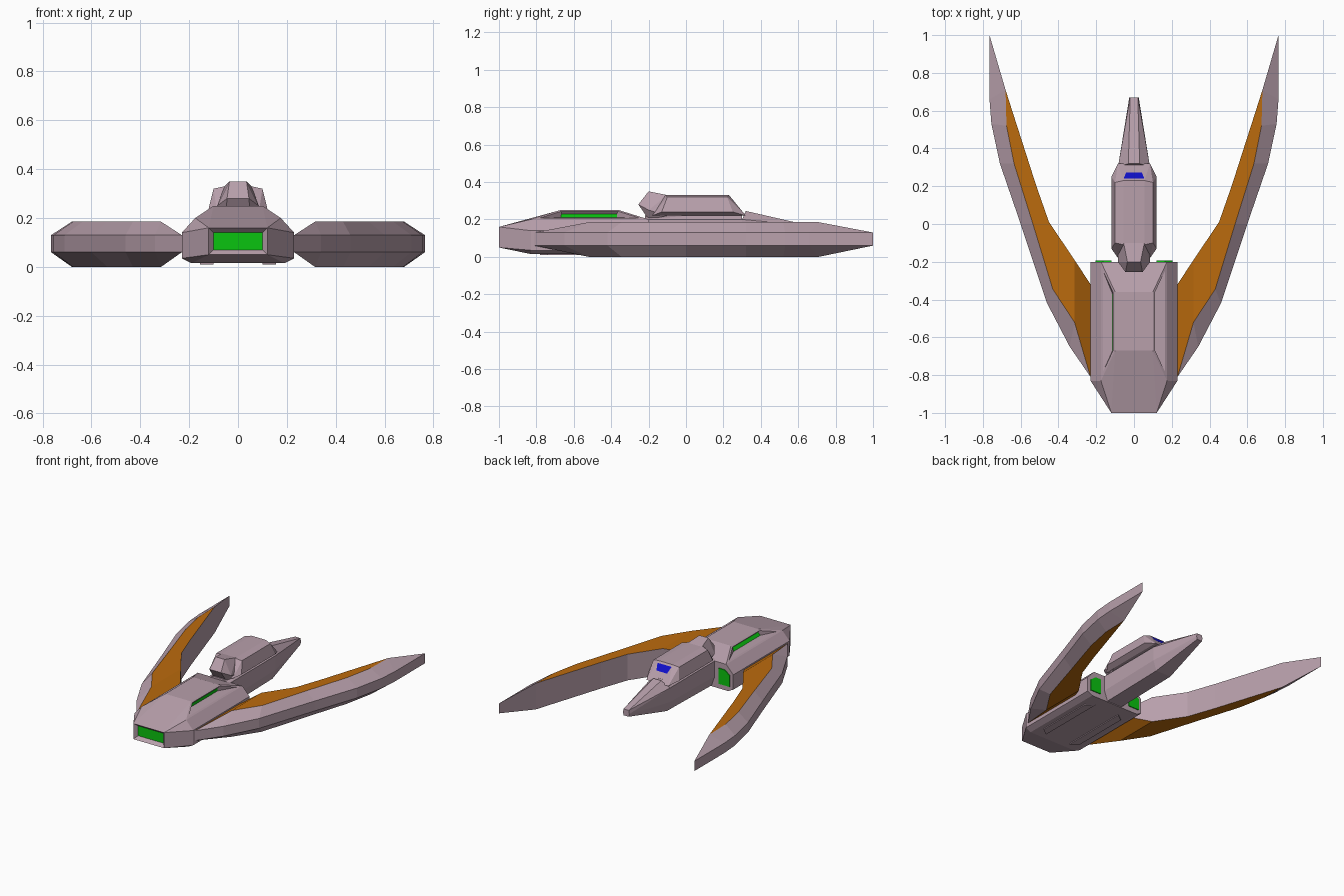
import bpy, bmesh
from mathutils import Vector

cube = bpy.data.objects.get("Cube")
if cube:
    bpy.data.objects.remove(cube, do_unlink=True)


def material(name, colour):
    m = bpy.data.materials.new(name)
    m.use_nodes = True
    m.diffuse_color = (*colour, 1)
    m.node_tree.nodes["Principled BSDF"].inputs["Base Color"].default_value = (*colour, 1)
    return m


MAUVE = material("mauve hull", (0.48, 0.35, 0.41))
ORANGE = material("orange panel", (0.5, 0.147, 0.004))
GREEN = material("green light", (0.003, 0.55, 0.005))
BLUE = material("blue window", (0.005, 0.005, 0.6))


def finish(name, bm, *mats):
    bmesh.ops.recalc_face_normals(bm, faces=bm.faces)
    mesh = bpy.data.meshes.new(name)
    bm.to_mesh(mesh)
    bm.free()
    for m in mats:
        mesh.materials.append(m)
    obj = bpy.data.objects.new(name, mesh)
    bpy.context.collection.objects.link(obj)
    return obj


def hull(points):
    """Convex faceted solid from points mirrored across x."""
    bm = bmesh.new()
    for x, y, z in points:
        for side in (1, -1):
            bm.verts.new((side * x, y, z))
    bmesh.ops.convex_hull(bm, input=bm.verts)
    loose = [v for v in bm.verts if not v.link_faces]
    bmesh.ops.delete(bm, geom=loose, context='VERTS')
    bmesh.ops.dissolve_limit(bm, angle_limit=0.02, verts=bm.verts, edges=bm.edges)
    bmesh.ops.recalc_face_normals(bm, faces=bm.faces)
    return bm


def face_towards(bm, direction):
    d = Vector(direction).normalized()
    return max(bm.faces, key=lambda f: f.normal.dot(d))


def inset(bm, face, width, depth=0):
    bmesh.ops.inset_individual(bm, faces=[face], thickness=width, depth=depth,
                               use_even_offset=True)


def plate(name, corners, thickness, mat):
    """Thin panel raised along its own normal."""
    bm = bmesh.new()
    f = bm.faces.new([bm.verts.new(c) for c in corners])
    f.normal_update()
    lift = f.normal * thickness
    top = bmesh.ops.extrude_face_region(bm, geom=[f])["geom"]
    for v in top:
        if isinstance(v, bmesh.types.BMVert):
            v.co += lift
    return finish(name, bm, mat)


# Main body: nose, shoulders and raised roof
points = [(0.12, -1, 0.05), (0.12, -1, 0.16),
          (0.1, -0.67, 0.25), (0.1, -0.36, 0.25)]
for y in (-0.83, -0.2):
    points += [(0.175, y, 0.2), (0.23, y, 0.14), (0.23, y, 0.035), (0.19, y, 0.015)]
body = hull(points)

# Nose light, set into the front face
nose = face_towards(body, (0, -1, 0))
inset(body, nose, 0.02, -0.025)
nose.material_index = 1

# Roof side recesses with an upright light strip at the back
for side in (1, -1):
    panel = face_towards(body, (side * 0.05, 0, 0.075))
    inset(body, panel, 0.012)
    inset(body, panel, 0.004)
    panel.material_index = 1
    middle = panel.calc_center_median().z
    for v in panel.verts:
        low = v.co.z < middle
        v.co.x = side * (0.098 if not low else 0.1 if side > 0 else 0.114)
        v.co.z = 0.21 if low else 0.23
        v.co.y = min(max(v.co.y, -0.67), -0.37)
finish("body", body, MAUVE, GREEN)

# Rear lights and belly strips on both sides
for side, label in ((1, "left"), (-1, "right")):
    rear = [(0.12, 0.05), (0.12, 0.16), (0.165, 0.16), (0.205, 0.13), (0.205, 0.05)]
    belly = [(0.1, -0.78), (0.155, -0.74), (0.155, -0.32), (0.1, -0.28)]
    rear, belly = (p[::side] for p in (rear, belly))
    plate(label + "_rear_light", [(side * x, -0.2, z) for x, z in rear], 0.006, GREEN)
    plate(label + "_belly_strip", [(side * x, y, 0.015) for x, y in belly[::-1]], 0.006, MAUVE)

# Rear fuselage and pointed tail
finish("rear_fuselage", hull([
    (0.06, -0.22, 0.02), (0.085, -0.22, 0.09), (0.085, -0.22, 0.2), (0.03, -0.22, 0.22),
    (0.06, 0.3, 0.03), (0.085, 0.3, 0.1), (0.085, 0.3, 0.2), (0.03, 0.3, 0.245)]), MAUVE)
finish("tail", hull([
    (0.06, 0.3, 0.03), (0.085, 0.3, 0.1), (0.085, 0.3, 0.2), (0.03, 0.32, 0.245),
    (0.02, 0.67, 0.12), (0.025, 0.67, 0.14), (0.02, 0.67, 0.165)]), MAUVE)

# Upper deck with bulging sides
finish("upper_deck", hull([
    (0.055, -0.11, 0.33), (0.055, 0.23, 0.33), (0.1, -0.1, 0.32), (0.1, 0.22, 0.32),
    (0.12, -0.13, 0.24), (0.12, 0.25, 0.24), (0.085, -0.18, 0.22), (0.085, 0.32, 0.22)]), MAUVE)

# Cockpit head
finish("cockpit", hull([
    (0.035, -0.2, 0.35), (0.045, -0.255, 0.28), (0.055, -0.1, 0.33), (0.085, -0.2, 0.25),
    (0.05, -0.2, 0.2), (0.085, -0.1, 0.22)]), MAUVE)

# Rear window on the deck's back slope
plate("rear_window", [(0.055, 0.24, 0.318), (-0.055, 0.24, 0.318),
                      (-0.042, 0.272, 0.279), (0.042, 0.272, 0.279)], 0.006, BLUE)

# Swept wings: outer edge, ridge line and inner edge at each station, with top height
STATIONS = [
    ((0.23, -0.81), (0.23, -0.81), (0.23, -0.32), 0.13),
    ((0.34, -0.65), (0.315, -0.52), (0.315, -0.19), 0.185),
    ((0.46, -0.42), (0.43, -0.345), (0.45, 0.01), 0.185),
    ((0.6, 0), (0.535, 0), (0.52, 0.21), 0.185),
    ((0.71, 0.32), (0.635, 0.32), (0.6, 0.46), 0.185),
    ((0.755, 0.53), (0.675, 0.52), (0.645, 0.6), 0.185),
    ((0.765, 0.66), (0.68, 0.71), (0.68, 0.71), 0.185),
    ((0.765, 1), (0.765, 1), (0.765, 1), 0.13),
]
MID = 0.095
for side, label in ((1, "left"), (-1, "right")):
    bm = bmesh.new()
    rings = []
    for outer, ridge, inner, top in STATIONS:
        low = 0.06 if top < 0.15 else 0
        ring = [(outer, 0.06), (outer, 0.13), (ridge, top), (inner, top),
                (inner, low), (ridge, low)]
        rings.append([bm.verts.new((side * p[0], p[1], z)) for p, z in ring])
    for a, b in zip(rings, rings[1:]):
        for i in range(6):
            j = (i + 1) % 6
            face = bm.faces.new((a[i], a[j], b[j], b[i]))
            face.material_index = int(i in (2, 4))  # top and bottom decks
    bm.faces.new(rings[0])
    bmesh.ops.remove_doubles(bm, verts=bm.verts, dist=0.0005)
    finish(label + "_wing", bm, MAUVE, ORANGE)
